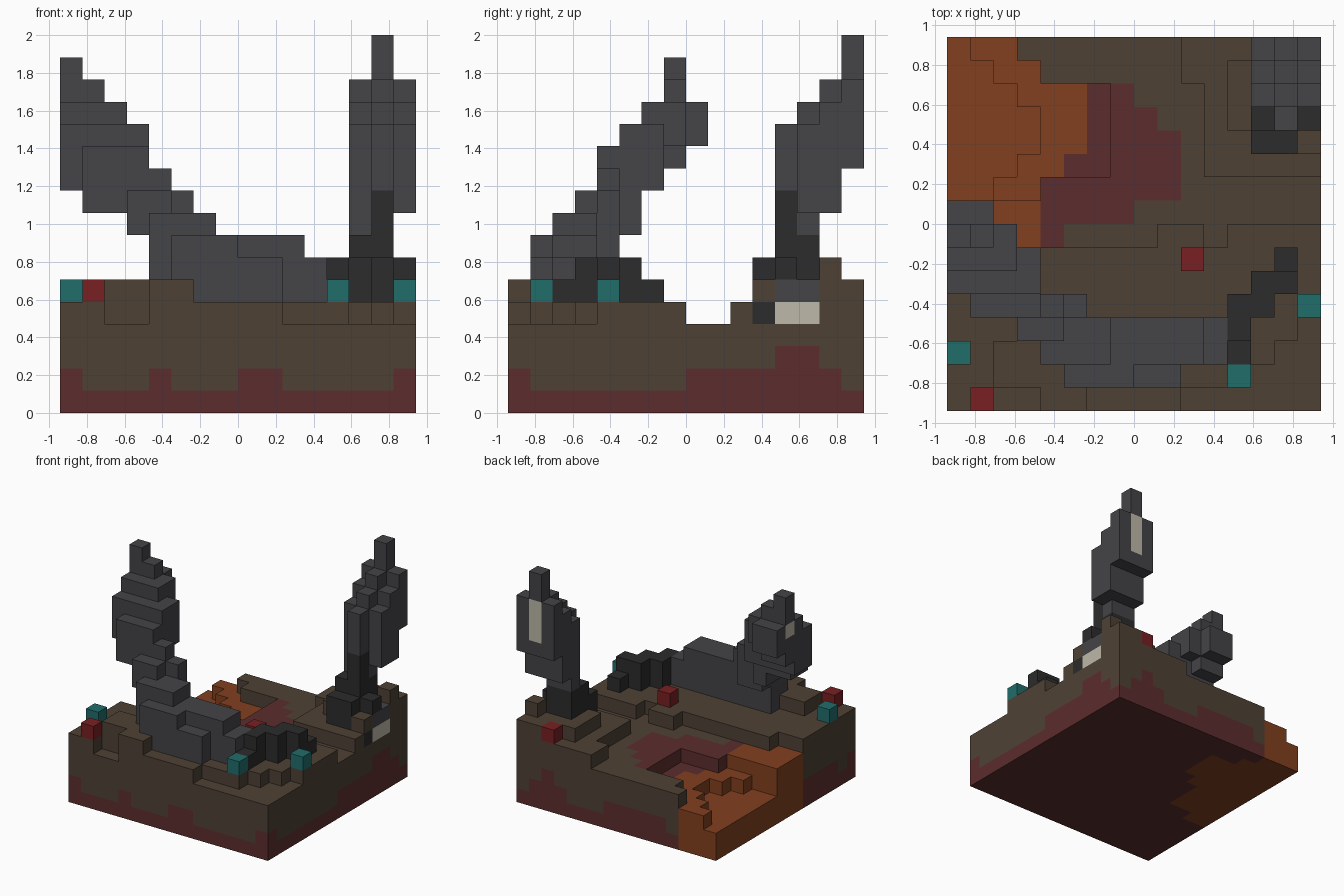
import bpy
import bmesh
from mathutils import Vector

if "Cube" in bpy.data.objects:
    bpy.data.objects.remove(bpy.data.objects["Cube"], do_unlink=True)

GRID = 16
UNIT = 2 / 17

COLOURS = {
    "earth": (0.077, 0.053, 0.035),
    "ember": (0.223, 0.051, 0.014),
    "maroon": (0.107, 0.026, 0.027),
    "slate": (0.058, 0.056, 0.063),
    "soot": (0.025, 0.025, 0.025),
    "teal": (0.015, 0.153, 0.147),
    "red": (0.191, 0.014, 0.016),
    "bone": (0.509, 0.479, 0.392),
}


def make_material(name, rgb):
    mat = bpy.data.materials.new(name)
    mat.use_nodes = True
    mat.diffuse_color = (*rgb, 1)
    mat.node_tree.nodes["Principled BSDF"].inputs["Base Color"].default_value = (*rgb, 1)
    return mat


materials = {name: make_material(name, rgb) for name, rgb in COLOURS.items()}
cells = {}  # grid position -> (part name, colour name)


def block(part, colour, x, y, z):
    """Fill a box of cells; each range is (start, end)."""
    for i in range(*x):
        for j in range(*y):
            for k in range(*z):
                cells[i, j, k] = (part, colour)


def cube(part, colour, i, j, k):
    cells[i, j, k] = (part, colour)


# Molten corner and scorched basin, as plan shapes
def is_ember(i, j):
    limit = {15: 3, 14: 4, 13: 6, 12: 6, 11: 6, 10: 5, 9: 4, 8: 4, 7: 4, 6: 2}
    return i < limit.get(j, 0)


def is_scorched(i, j):
    limit = {13: 8, 12: 9, 11: 10, 10: 10, 9: 10, 8: 8, 7: 5}
    return i < limit.get(j, 0) and not is_ember(i, j)


def ground_height(i, j):
    if is_ember(i, j) or is_scorched(i, j):
        if j > 8 and (i < 1 or i < 2 and j < 15 or i < 3 and 9 < j < 14 or i < 4 and 10 < j < 13):
            return 2
        if j > 8 and (i < 5 or i < 7 and j > 9) and not (j == 9 and i > 3):
            return 3
        return 4
    # front lip and low front corner
    if j == 0 and (i in (2, 3) or i >= 10) or i >= 12 and j < i - 11 and i + j > 13 and j < 4:
        return 4
    if j < 2 and i in (4, 5) or j in (1, 2) and i in (2, 3):
        return 6
    if j < 8:
        return 4 if (i, j) in ((11, 7), (5, 7), (6, 7), (7, 7), (8, 7)) else 5
    # raised bank in the back corner
    if i == 15 and j == 14:
        return 7
    if i >= 12 and 12 <= j < 15 or i >= 14 and j > 10:
        return 6
    if i >= 11 and j >= 10 or i == 10 and j > 13:
        return 5
    return 4


def maroon_depth(i, j):
    """Height of the deep red layer along the outer walls."""
    if i == 15 and j in (12, 13) or j == 15 and i == 13:
        return 3
    if (j == 0 and i in (0, 4, 8, 9) or i == 15 and (j == 0 or 8 <= j < 15)
            or j == 15 and (4 <= i < 9 or i in (12, 14)) or i == 0 and 2 <= j < 6):
        return 2
    return 1


for i in range(GRID):
    for j in range(GRID):
        top = ground_height(i, j)
        for k in range(top):
            if is_ember(i, j):
                colour = "ember"
            elif k < maroon_depth(i, j) or is_scorched(i, j) and k == top - 1:
                colour = "maroon"
            else:
                colour = "earth"
            cube("ground", colour, i, j, k)

# Long claw: lies along the front, then curves up at the right
CLAW = "long_claw"
block(CLAW, "slate", x=(4, 12), y=(2, 4), z=(5, 7))
block(CLAW, "slate", x=(5, 10), y=(1, 2), z=(5, 7))
block(CLAW, "slate", x=(4, 6), y=(2, 5), z=(7, 8))
block(CLAW, "slate", x=(5, 8), y=(1, 3), z=(7, 8))
block(CLAW, "slate", x=(6, 11), y=(2, 4), z=(7, 8))
block(CLAW, "slate", x=(3, 6), y=(3, 5), z=(8, 9))
block(CLAW, "slate", x=(4, 7), y=(2, 4), z=(8, 9))
block(CLAW, "slate", x=(3, 4), y=(5, 6), z=(8, 9))
block(CLAW, "slate", x=(3, 5), y=(3, 4), z=(9, 10))
block(CLAW, "slate", x=(1, 6), y=(4, 5), z=(9, 10))
block(CLAW, "slate", x=(1, 4), y=(5, 6), z=(9, 10))
block(CLAW, "slate", x=(1, 5), y=(4, 5), z=(10, 11))
block(CLAW, "slate", x=(1, 4), y=(4, 5), z=(11, 12))
block(CLAW, "slate", x=(0, 4), y=(5, 7), z=(10, 13))
block(CLAW, "slate", x=(0, 2), y=(7, 8), z=(11, 15))
block(CLAW, "slate", x=(0, 2), y=(8, 9), z=(12, 14))
block(CLAW, "slate", x=(2, 3), y=(7, 8), z=(12, 14))
block(CLAW, "slate", x=(0, 3), y=(6, 7), z=(13, 14))
cube(CLAW, "slate", 0, 7, 15)
cube(CLAW, "bone", 0, 7, 13)

# Charred root of the long claw
ROOT = "long_claw_root"
block(ROOT, "soot", x=(12, 13), y=(2, 5), z=(5, 6))
block(ROOT, "soot", x=(13, 14), y=(4, 6), z=(5, 7))
block(ROOT, "soot", x=(14, 15), y=(5, 7), z=(5, 6))
block(ROOT, "soot", x=(12, 13), y=(3, 5), z=(6, 7))
cube(ROOT, "soot", 14, 5, 6)

# Tall claw: upright in the back left corner, leaning backwards
TALL = "tall_claw"
block(TALL, "soot", x=(13, 15), y=(11, 14), z=(5, 7))
cube(TALL, "soot", 15, 12, 6)
block(TALL, "soot", x=(13, 15), y=(12, 14), z=(7, 8))
block(TALL, "slate", x=(13, 15), y=(13, 14), z=(8, 9))
block(TALL, "soot", x=(14, 15), y=(12, 13), z=(8, 10))
block(TALL, "slate", x=(13, 16), y=(13, 15), z=(9, 13))
block(TALL, "slate", x=(14, 15), y=(12, 13), z=(10, 13))
block(TALL, "slate", x=(13, 16), y=(15, 16), z=(11, 15))
block(TALL, "slate", x=(13, 16), y=(14, 15), z=(13, 14))
block(TALL, "slate", x=(14, 15), y=(13, 14), z=(13, 14))
cube(TALL, "slate", 14, 14, 14)
block(TALL, "slate", x=(14, 15), y=(15, 16), z=(15, 17))
block(TALL, "bone", x=(14, 15), y=(15, 16), z=(12, 15))

# Exposed end of the tall claw in the side wall
block(TALL, "slate", x=(15, 16), y=(12, 14), z=(5, 6))
block(TALL, "bone", x=(15, 16), y=(12, 14), z=(4, 5))
cube(TALL, "soot", 15, 11, 4)

# Loose gems on the ground
for i, j in ((0, 2), (12, 1), (15, 4)):
    cube("teal_gems", "teal", i, j, 5)
for i, j in ((1, 0), (10, 6), (13, 15)):
    cube("red_gems", "red", i, j, 5)

# Outward direction and the two directions that span each cell face
SIDES = []
for axis in range(3):
    for sign in (-1, 1):
        normal, u, v = Vector(), Vector(), Vector()
        normal[axis] = sign
        u[(axis + 1) % 3] = 1
        v[(axis + 2) % 3] = sign
        SIDES.append((normal, u, v))


def build_part(part):
    """Make one object from the exposed faces of a part's cells."""
    used = sorted({colour for name, colour in cells.values() if name == part})
    bm = bmesh.new()
    for cell, (name, colour) in cells.items():
        if name != part:
            continue
        centre = Vector(cell) + Vector((0.5, 0.5, 0.5))
        for normal, u, v in SIDES:
            if tuple(int(c) for c in Vector(cell) + normal) in cells:
                continue
            corners = [centre + (normal + a * u + b * v) / 2
                       for a, b in ((-1, -1), (1, -1), (1, 1), (-1, 1))]
            verts = [bm.verts.new((p - Vector((GRID / 2, GRID / 2, 0))) * UNIT) for p in corners]
            bm.faces.new(verts).material_index = used.index(colour)
    bmesh.ops.remove_doubles(bm, verts=bm.verts, dist=UNIT / 100)
    mesh = bpy.data.meshes.new(part)
    bm.to_mesh(mesh)
    bm.free()
    for colour in used:
        mesh.materials.append(materials[colour])
    bpy.context.scene.collection.objects.link(bpy.data.objects.new(part, mesh))


for part in sorted({name for name, colour in cells.values()}):
    build_part(part)
